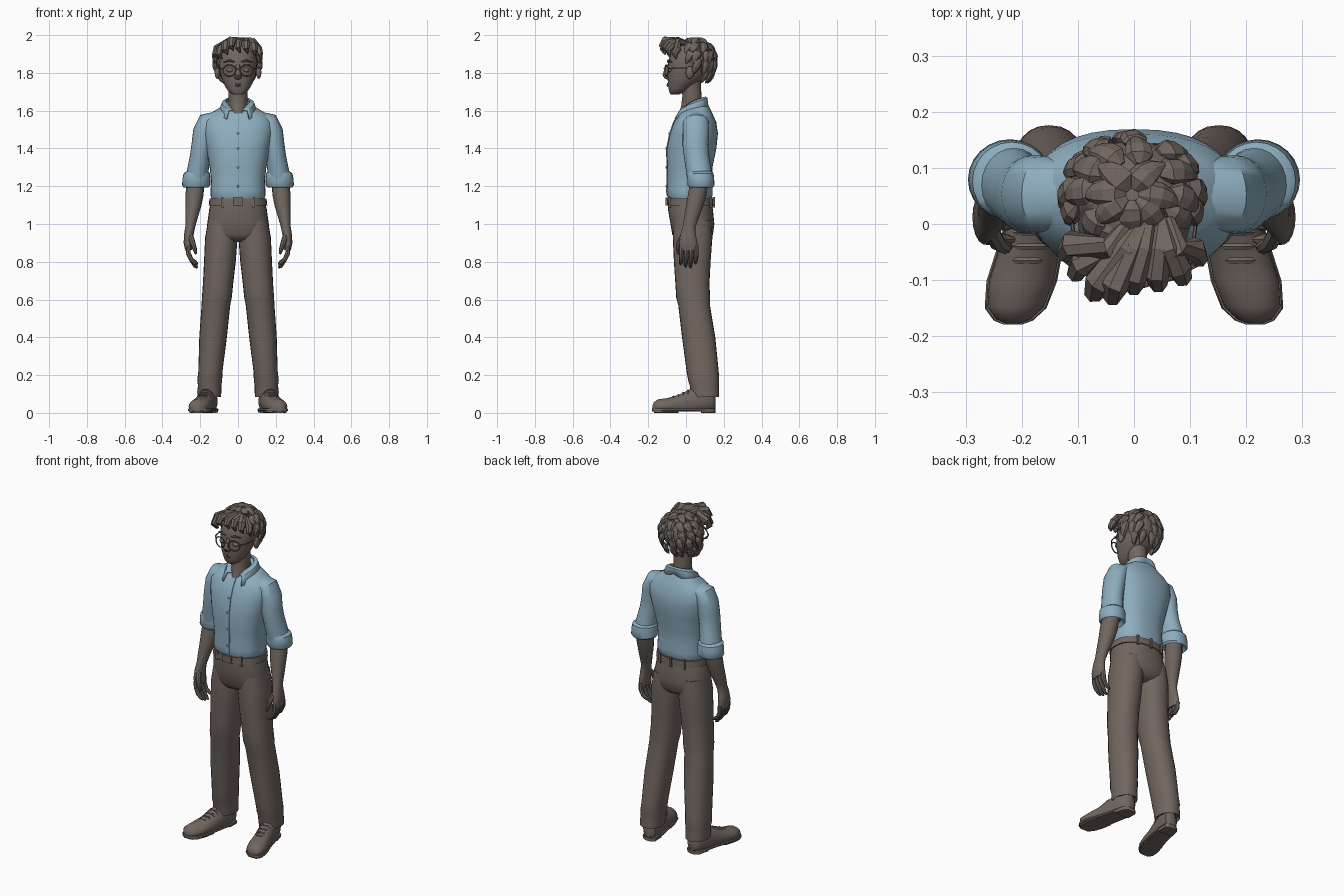
import bpy, bmesh, math, random
from mathutils import Vector, Matrix

random.seed(4)


def material(name, rgb):
    m = bpy.data.materials.new(name)
    m.diffuse_color = (*rgb, 1)
    return m


BROWN = material("warm_grey_brown", (0.165, 0.133, 0.115))
BLUE = material("shirt_blue", (0.27, 0.42, 0.52))
X, Y, Z = Vector((1, 0, 0)), Vector((0, 1, 0)), Vector((0, 0, 1))


def loft(bm, rings, plane=None, n=24, power=2.0, floor=None, ref=Y):
    """Skin through rings (x, y, z, ra, rb[, tilt]); without a plane they follow the path."""
    loops = []
    for i, r in enumerate(rings):
        c = Vector(r[:3])
        if plane:
            u, v = X, (Y if plane == "xy" else Z)
        else:
            a, b = rings[max(i - 1, 0)], rings[min(i + 1, len(rings) - 1)]
            t = (Vector(b[:3]) - Vector(a[:3])).normalized()
            u = ref.cross(t).normalized()
            v = t.cross(u)
        tilt = r[5] if len(r) > 5 else 0
        loop = []
        for k in range(n):
            ang = 2 * math.pi * k / n
            co, si = math.cos(ang), math.sin(ang)
            p = c + u * (r[3] * math.copysign(abs(co) ** (2 / power), co)) \
                  + v * (r[4] * math.copysign(abs(si) ** (2 / power), si))
            p.z += tilt * (p.y - c.y)
            if floor is not None:
                p.z = max(p.z, floor)
            loop.append(bm.verts.new(p))
        loops.append(loop)
    for a, b in zip(loops, loops[1:]):
        for k in range(n):
            bm.faces.new((a[k], a[(k + 1) % n], b[(k + 1) % n], b[k]))
    bm.faces.new(loops[0])
    bm.faces.new(loops[-1])


def ball(bm, loc, size, seg=14):
    bmesh.ops.create_uvsphere(bm, u_segments=seg, v_segments=seg // 2 + 1, radius=1,
                              matrix=Matrix.Translation(loc) @ Matrix.Diagonal((*size, 1)))


def tube(bm, pts, r, n=6, ref=Y):
    loft(bm, [(*p, r, r) for p in pts], n=n, ref=ref)


def finish(name, bm, mat, mirror=False, smooth=True):
    bmesh.ops.recalc_face_normals(bm, faces=bm.faces)
    me = bpy.data.meshes.new(name)
    bm.to_mesh(me)
    bm.free()
    me.materials.append(mat)
    ob = bpy.data.objects.new(name, me)
    bpy.context.collection.objects.link(ob)
    if smooth:
        bpy.ops.object.select_all(action="DESELECT")
        ob.select_set(True)
        bpy.context.view_layer.objects.active = ob
        bpy.ops.object.shade_smooth_by_angle(angle=math.radians(40))
    if mirror:
        ob.modifiers.new("mirror", "MIRROR")
    return ob


def part(name, mat, rings, mirror=False, **kw):
    bm = bmesh.new()
    loft(bm, rings, **kw)
    return finish(name, bm, mat, mirror)


# Shirt body, bloused at the waist
torso = [(0, .02, 1.132, .138, .112), (0, .02, 1.15, .145, .12), (0, .02, 1.18, .145, .121),
         (0, .02, 1.23, .142, .118), (0, .02, 1.3, .15, .12), (0, .03, 1.4, .168, .131),
         (0, .042, 1.48, .185, .127), (0, .048, 1.54, .187, .112), (0, .052, 1.585, .15, .088),
         (0, .05, 1.612, .1, .07, .2), (0, .05, 1.635, .066, .055, .35)]
part("shirt_body", BLUE, torso, plane="xy", n=36, power=2.4)
part("shirt_placket", BLUE, [(0, r[1] - r[4], r[2], .014, .004) for r in torso[1:9]],
     plane="xy", n=8, power=5)
bm = bmesh.new()
for z, y in ((1.2, -.104), (1.3, -.105), (1.4, -.106), (1.48, -.09)):
    ball(bm, (0, y, z), (.006, .004, .006), 8)
finish("shirt_buttons", bm, BLUE)

# Collar leaf folded over the neck band
bm = bmesh.new()
rows, steps = [], 20
for i in range(steps + 1):
    s = 2 * i / steps - 1
    t, a = abs(s), math.radians(170) * s
    top = (.066 * math.sin(a), .045 + .06 * math.cos(a), 1.675 - .07 * t * t)
    w = a * .85
    mid = (.085 * math.sin(w), .045 + (.068 + .03 * t) * math.cos(w), 1.668 - .065 * t * t)
    low = (.107 * math.sin(w), .045 + (.07 + .06 * t) * math.cos(w), 1.632 - .075 * t)
    rows.append([bm.verts.new(p) for p in (top, mid, low)])
for a, b in zip(rows, rows[1:]):
    for k in range(2):
        bm.faces.new((a[k], a[k + 1], b[k + 1], b[k]))
finish("collar", bm, BLUE).modifiers.new("thickness", "SOLIDIFY").thickness = .008

# Sleeves and rolled cuffs
part("sleeve", BLUE, [(.12, .052, 1.555, .04, .06), (.16, .053, 1.54, .055, .068), (.18, .053, 1.49, .058, .07),
                      (.19, .05, 1.42, .056, .068), (.2, .055, 1.36, .054, .066),
                      (.21, .065, 1.3, .056, .067), (.217, .072, 1.25, .06, .066)], mirror=True)
part("cuff", BLUE, [(.216, .073, 1.28, .055, .06), (.218, .076, 1.268, .07, .07), (.22, .078, 1.24, .074, .071),
                    (.221, .079, 1.205, .075, .072), (.222, .079, 1.194, .066, .064),
                    (.222, .078, 1.215, .048, .048)], mirror=True, plane="xy")

# Forearms, palms, fingers
part("forearm", BROWN, [(.222, .075, 1.24, .045, .048), (.23, .06, 1.16, .048, .049), (.236, .046, 1.1, .042, .045),
                        (.247, .027, 1.03, .032, .038), (.253, .016, .985, .026, .034),
                        (.26, .012, .945, .025, .041), (.265, .012, .9, .023, .049),
                        (.262, .014, .862, .018, .046)], mirror=True, n=18)
bm = bmesh.new()
for i, end in enumerate((.785, .772, .768, .79)):
    y = -.024 + .026 * i
    loft(bm, [(.264, y, .885, .013, .013), (.263, y, .845, .013, .013), (.248, y - .002, .812, .012, .012),
              (.226, y - .004, end + .008, .01, .01), (.214, y - .004, end, .005, .005)], n=8)
loft(bm, [(.255, -.01, .945, .015, .015), (.243, -.034, .91, .015, .014), (.23, -.042, .87, .012, .012),
          (.222, -.04, .84, .006, .006)], n=8)
finish("fingers", bm, BROWN, mirror=True)

# Trousers: hips, legs, belt
part("trouser_hips", BROWN, [(0, .022, 1.14, .138, .112), (0, .023, 1.08, .152, .119), (0, .034, 1.0, .163, .116),
                             (0, .035, .945, .168, .108), (0, .035, .92, .14, .09), (0, .035, .905, .03, .06)],
     plane="xy", n=32, power=2.3)
part("trouser_leg", BROWN, [(.083, .035, 1.02, .075, .1), (.088, .035, .93, .086, .105), (.096, .033, .8, .084, .097),
                            (.106, .034, .68, .08, .09), (.112, .038, .61, .079, .09), (.117, .043, .57, .076, .084),
                            (.132, .067, .4, .073, .088), (.146, .088, .22, .064, .085),
                            (.15, .094, .17, .066, .082), (.15, .097, .145, .062, .077),
                            (.152, .1, .11, .064, .076), (.152, .102, .085, .062, .074),
                            (.152, .102, .1, .05, .06)], mirror=True, plane="xy", power=2.2)
part("belt", BROWN, [(0, .022, 1.098, .148, .117), (0, .022, 1.098, .155, .123), (0, .022, 1.136, .151, .121),
                     (0, .022, 1.136, .14, .112)], plane="xy", n=32, power=2.3)
bm = bmesh.new()
bmesh.ops.create_cube(bm, size=1, matrix=Matrix.Translation((0, -.102, 1.118)) @ Matrix.Diagonal((.055, .012, .042, 1)))
for x, y in ((.08, -.085), (-.08, -.085), (.08, .13), (-.08, .13), (0, .146)):
    bmesh.ops.create_cube(bm, size=1, matrix=Matrix.Translation((x, y, 1.116)) @ Matrix.Diagonal((.014, .014, .055, 1)))
finish("buckle_and_belt_loops", bm, BROWN)

# Shoes with soles, heels and laces, toes turned out
shoe = [(.147, .155, .06, .02, .04), (.148, .14, .06, .04, .06), (.157, .08, .06, .048, .08),
        (.17, .02, .05, .05, .075), (.185, -.04, .04, .054, .055), (.2, -.1, .036, .058, .042),
        (.211, -.148, .034, .05, .038), (.215, -.17, .03, .03, .026), (.216, -.177, .028, .012, .012)]
part("shoe", BROWN, shoe, mirror=True, plane="xz", floor=.018)
part("shoe_sole", BROWN, [(x, y - .002, .016, a + .005, .008) for x, y, z, a, b in shoe],
     mirror=True, plane="xz", n=12, power=5)
part("shoe_heel", BROWN, [(x, y, .01, a + .003, .01) for x, y, z, a, b in shoe[:3]], mirror=True, plane="xz", n=12, power=5)
part("shoe_front_sole", BROWN, [(x, y, .007, a, .007) for x, y, z, a, b in shoe[4:8]],
     mirror=True, plane="xz", n=12, power=5)
bm = bmesh.new()
for y, z in ((.01, .118), (-.015, .106), (-.04, .095), (-.065, .086)):
    x = .174 - .25 * y
    tube(bm, [(x - .034, y, z - .02), (x - .015, y, z), (x + .015, y, z), (x + .034, y, z - .02)], .006)
finish("laces", bm, BROWN, mirror=True)

# Neck and head
part("neck", BROWN, [(0, .02, 1.575, .035, .064), (0, .032, 1.62, .052, .058), (0, .031, 1.68, .05, .05),
                     (0, .025, 1.76, .055, .055)], plane="xy")
part("head", BROWN, [(0, -.06, 1.686, .025, .022), (0, -.05, 1.695, .045, .037), (0, -.035, 1.715, .06, .057),
                     (0, -.018, 1.745, .077, .078), (0, .008, 1.79, .094, .106), (0, .018, 1.85, .101, .113),
                     (0, .024, 1.91, .095, .105), (0, .03, 1.95, .07, .08), (0, .03, 1.972, .02, .03)],
     plane="xy", n=28, power=2.15)
bm = bmesh.new()
ball(bm, (.11, .02, 1.802), (.014, .022, .034))
finish("ear", bm, BROWN, mirror=True)
part("nose", BROWN, [(0, -.092, 1.845, .009, .008), (0, -.102, 1.815, .011, .014), (0, -.108, 1.788, .017, .017),
                     (0, -.1, 1.772, .019, .014), (0, -.094, 1.766, .012, .008)], plane="xy", n=12)
bm = bmesh.new()
for z, w, r in ((1.742, .03, .006), (1.733, .024, .007)):
    loft(bm, [(-w, -.086, z, .002, .002), (0, -.096, z, r, r), (w, -.086, z, .002, .002)], n=8)
finish("lips", bm, BROWN)
bm = bmesh.new()
ball(bm, (.043, -.086, 1.815), (.02, .012, .012))
loft(bm, [(.018, -.096, 1.858, .004, .005), (.045, -.093, 1.866, .006, .007), (.075, -.075, 1.857, .003, .003)], n=8)
finish("eye_and_brow", bm, BROWN, mirror=True)

# Glasses
bm = bmesh.new()
ring = [(.046 + .034 * math.cos(a), -.112 + .25 * .034 * (1 + math.cos(a)), 1.812 + .03 * math.sin(a))
        for a in (math.tau * k / 16 for k in range(17))]
tube(bm, ring, .0035)
tube(bm, [(.08, -.096, 1.822), (.1, -.07, 1.825), (.113, .02, 1.825)], .0035, ref=Z)
tube(bm, [(.013, -.112, 1.82), (0, -.116, 1.824), (-.013, -.112, 1.82)], .0035)
finish("glasses", bm, BROWN, mirror=True)


# Hair: a cap covered in rows of thick wavy locks
def scalp(pol, az, lift=0.0):
    z = math.cos(pol)
    return Vector((-.003 + (.116 + lift) * math.sin(pol) * math.sin(az),
                   .052 - (.098 + lift) * math.sin(pol) * math.cos(az),
                   1.868 + (.104 + lift if z > 0 else .15) * z))


bm = bmesh.new()
ball(bm, (-.003, .055, 1.872), (.112, .094, .1), 20)
for start, count, width in ((.1, 7, .026), (.6, 11, .026), (1.05, 14, .024), (1.5, 14, .022), (1.9, 14, .02)):
    for k in range(count):
        az = math.tau * (k + random.uniform(-.2, .2)) / count
        front = abs((az + math.pi) % math.tau - math.pi)
        if (start > .9 and front < 1.0) or (start > 1.4 and front < 1.55) or (start > 1.8 and front < 1.8):
            continue
        bend = random.uniform(.15, .5) * (1 if math.sin(az) < .25 else -1)
        rings = []
        for j, f in enumerate((.35, 1, .95, .7, .15)):
            p = scalp(start + .16 * j, az + bend * j / 4, (0, .004, .007, .008, .012)[j])
            rings.append((*p, width * f, width * f * .62))
        loft(bm, rings, n=7, ref=(scalp(start + .3, az) - Vector((0, .05, 1.86))).normalized())
finish("hair", bm, BROWN, smooth=False)

# Fringe swept forward and curled over the forehead
bm = bmesh.new()
for x0, x1, y1, z1, w in ((.03, -.095, -.07, 1.9, .024), (.02, -.065, -.105, 1.925, .026), (.02, -.035, -.112, 1.945, .024),
                          (.03, 0, -.095, 1.935, .023), (.05, .04, -.09, 1.93, .023), (.05, .08, -.078, 1.92, .024),
                          (.06, .108, -.045, 1.9, .022), (.0, -.112, -.035, 1.9, .024)):
    loft(bm, [(x0, .01, 1.955, w * .5, w * .5), (x0 * .6 + x1 * .4, -.045, 1.966, w, w * .9),
              (x1, y1, z1 + .025, w, w), (x1 * 1.08, y1 - .016, z1 - .002, w * .75, w * .75),
              (x1 * 1.02 + .012, y1 - .006, z1 - .028, w * .15, w * .15)], n=7, ref=X)
finish("fringe", bm, BROWN, smooth=False)
